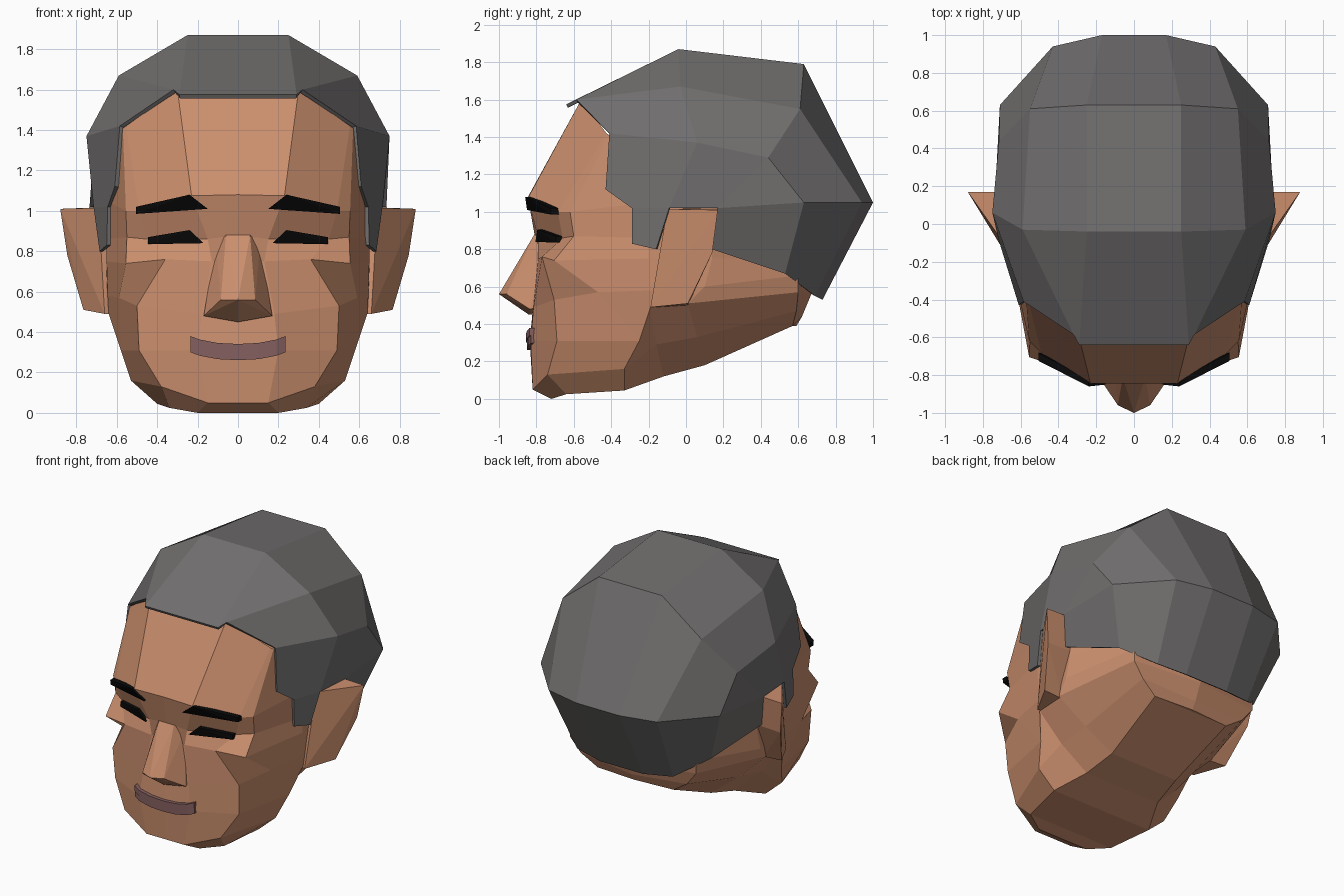
import bpy, bmesh
from mathutils import Vector

if "Cube" in bpy.data.objects:
    bpy.data.objects.remove(bpy.data.objects["Cube"])


def material(name, rgb):
    m = bpy.data.materials.new(name)
    m.diffuse_color = (*rgb, 1)
    m.use_nodes = True
    m.node_tree.nodes["Principled BSDF"].inputs["Base Color"].default_value = m.diffuse_color
    return m


SKIN = material("skin", (0.60, 0.275, 0.155))
HAIR = material("dark grey hair", (0.165, 0.157, 0.155))
BLACK = material("black", (0.003, 0.003, 0.003))
LIP = material("lip", (0.235, 0.115, 0.115))


def finish(name, bm, mat):
    bmesh.ops.remove_doubles(bm, verts=bm.verts, dist=0.0005)
    bmesh.ops.recalc_face_normals(bm, faces=bm.faces)
    mid = sum((v.co for v in bm.verts), Vector()) / len(bm.verts)
    if sum(f.normal.dot(f.calc_center_median() - mid) for f in bm.faces) < 0:
        bmesh.ops.reverse_faces(bm, faces=bm.faces)
    me = bpy.data.meshes.new(name)
    bm.to_mesh(me)
    bm.free()
    me.materials.append(mat)
    ob = bpy.data.objects.new(name, me)
    bpy.context.collection.objects.link(ob)
    return ob


def flip(points):
    return [(-x, y, z) for x, y, z in points]


def loft(name, rings, mat):
    """Skin a stack of equal closed rings and cap both ends."""
    bm = bmesh.new()
    rows = [[bm.verts.new(p) for p in r] for r in rings]
    n = len(rows[0])
    for a, b in zip(rows, rows[1:]):
        for i in range(n):
            j = (i + 1) % n
            bm.faces.new((a[i], a[j], b[j], b[i]))
    for r in (rows[0], rows[-1]):
        for i in range(n // 2):
            ids = dict.fromkeys((i, i + 1, (n - i - 1) % n, (n - i) % n))
            bm.faces.new([r[k] for k in ids])
    return finish(name, bm, mat)


def hull(name, points, mat):
    bm = bmesh.new()
    for p in points:
        bm.verts.new(p)
    res = bmesh.ops.convex_hull(bm, input=bm.verts)
    junk = {g for g in res["geom_interior"] + res["geom_unused"]
            if isinstance(g, bmesh.types.BMVert)}
    bmesh.ops.delete(bm, geom=list(junk), context='VERTS')
    bmesh.ops.dissolve_limit(bm, angle_limit=0.03, verts=bm.verts, edges=bm.edges)
    return finish(name, bm, mat)


# Head: half rings from the front centre round to the back centre
lower = [
    # underside edge
    [(0, -.72, 0), (.2, -.72, 0), (.34, -.64, .025), (.4, -.33, .045),
     (.3, -.12, .12), (.27, .1, .18), (.3, .57, .39), (0, .59, .39)],
    # chin and jaw edge
    [(0, -.82, .05), (.15, -.82, .05), (.38, -.74, .13), (.53, -.33, .16),
     (.48, -.16, .29), (.46, .06, .33), (.42, .59, .47), (0, .62, .44)],
    # mouth and jaw corner
    [(0, -.835, .31), (.2, -.83, .31), (.49, -.69, .31), (.58, -.25, .31),
     (.64, -.19, .49), (.645, .01, .51), (.5, .6, .57), (0, .67, .56)],
    # cheek
    [(0, -.82, .47), (.18, -.815, .49), (.50, -.705, .53), (.59, -.47, .57),
     (.645, -.18, .58), (.66, .1, .6), (.5, .6, .66), (0, .7, .65)],
]
upper = [
    # cheekbone, eye, brow, hairline
    [(0, -.79, .75), (.13, -.79, .75), (.36, -.77, .76), (.555, -.705, .74)],
    [(0, -.81, .88), (.15, -.79, .86), (.45, -.66, .86), (.55, -.60, .87)],
    [(0, -.845, 1.08), (.23, -.845, 1.075), (.49, -.685, 1.0), (.555, -.62, 1.0)],
    [(0, -.56, 1.60), (.3, -.56, 1.60), (.555, -.425, 1.42), (.57, -.41, 1.41)],
]
rings = list(lower)
for front, z in zip(upper, (.75, .86, 1.05, 1.25)):
    rings.append(front + [(.65, -.2, z), (.66, .14, z), (.5, .54, z), (0, .76, z)])
loft("head", [r + flip(r[-2:0:-1]) for r in rings], SKIN)

# Nose wedge
nose = [(.06, -.81, .88), (.085, -.96, .56), (.17, -.835, .48), (.16, -.77, .49),
        (.11, -.75, .84)]
hull("nose", nose + flip(nose) + [(0, -1, .56), (0, -.84, .45), (0, -.78, .45)], SKIN)

# Ears, eyebrows and eyes, one per side
ear = [(.69, -.10, 1.015), (.88, .17, 1.01), (.845, .14, .78), (.765, .01, .51),
       (.66, -.19, .49), (.62, -.17, .49), (.62, -.08, 1.0), (.62, .17, 1.02),
       (.62, .14, .79), (.62, .01, .5)]
brow = [(.15, -.85, 1.01), (.24, -.86, 1.08), (.505, -.725, 1.02), (.505, -.72, .985)]
eye = [(.17, -.805, .84), (.24, -.795, .905), (.445, -.695, .87), (.445, -.695, .835)]


def plate(points):
    return points + [(x, y + .04, z) for x, y, z in points]


for name, pts, mat in (("ear", ear, SKIN), ("eyebrow", plate(brow), BLACK),
                       ("eye", plate(eye), BLACK)):
    hull(name + "_left", pts, mat)
    hull(name + "_right", flip(pts), mat)

# Lips: two bands following a gentle smile
smile = [(0, -.85, .303), (.1, -.85, .308), (.19, -.845, .325), (.235, -.83, .342)]
smile = flip(smile[:0:-1]) + smile
for name, dz, dy in (("upper_lip", .018, -.006), ("lower_lip", -.022, 0)):
    loft(name, [[(x, y + dy, z + dz + .02), (x, y + dy, z + dz - .02),
                 (x, y + .05, z + dz - .02), (x, y + .05, z + dz + .02)]
                for x, y, z in smile], LIP)

# Hair: front-to-back strips, then a side panel with the sideburn
strip_a = [(.29, -.64, 1.575), (.25, -.04, 1.87), (.25, .63, 1.79), (.17, 1, 1.05), (.17, .73, .53)]
strip_b = [(.32, -.585, 1.60), (.59, -.03, 1.67), (.55, .61, 1.55), (.43, .94, 1.05), (.38, .69, .55)]
strip_c = [(.585, -.41, 1.42), (.75, .06, 1.37), (.715, .44, 1.29), (.71, .63, 1.05), (.57, .53, .67)]
strips = [[(0, y, z) for x, y, z in strip_a], strip_a, strip_b, strip_c]
side = [(.61, -.43, 1.12), (.645, -.29, 1.02), (.65, -.29, .83), (.685, -.16, .80),
        (.715, -.09, 1.02), (.735, .17, 1.02), (.70, .14, .80)]
polys = []
for a, b in zip(strips, strips[1:]):
    for i in range(4):
        polys.append([a[i], a[i + 1], b[i + 1], b[i]])
c, s = strip_c, side
polys += [[c[0], s[0], s[1], s[4], c[1]], [s[1], s[2], s[3], s[4]],
          [c[1], s[4], s[5], c[2]], [c[2], s[5], c[3]], [s[5], s[6], c[4], c[3]]]
bm = bmesh.new()
for p in polys:
    for q in (p, flip(p)[::-1]):
        bm.faces.new([bm.verts.new(v) for v in q])
hair = finish("hair", bm, HAIR)
mod = hair.modifiers.new("thickness", 'SOLIDIFY')
mod.thickness = 0.02
mod.offset = -1
